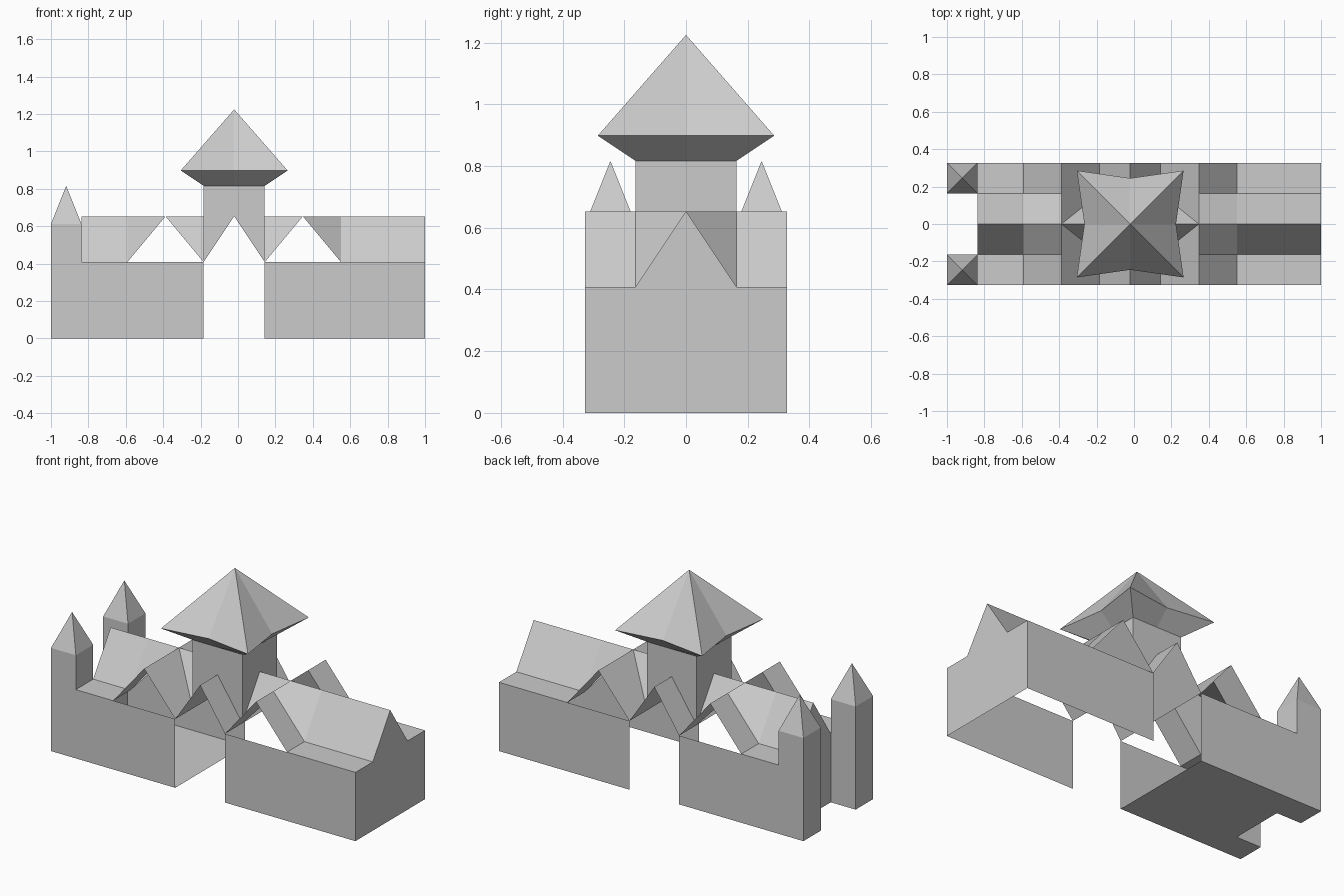
import bpy, bmesh
from mathutils import Vector

if "Cube" in bpy.data.objects:
    bpy.data.objects.remove(bpy.data.objects["Cube"])

# One module of the plan; all coordinates below are counted in modules,
# with x measured from the middle of the gate.
U = 2 / 12.25
SHIFT = -0.125
WALL, RIDGE, TOWER, EAVE, TIP = 2.5, 4.0, 5.0, 5.5, 7.5

stone = bpy.data.materials.new("grey stone")
stone.diffuse_color = (0.6, 0.6, 0.6, 1)
stone.use_nodes = True
stone.node_tree.nodes["Principled BSDF"].inputs["Base Color"].default_value = stone.diffuse_color


def part(name, faces, inside):
    """Flat-faced shell; every face is turned away from the point inside."""
    bm = bmesh.new()
    centre = Vector(inside)
    for pts in faces:
        f = bm.faces.new([bm.verts.new(p) for p in pts])
        f.normal_update()
        if f.normal.dot(f.calc_center_median() - centre) < 0:
            f.normal_flip()
    bmesh.ops.remove_doubles(bm, verts=bm.verts[:], dist=0.001)
    for v in bm.verts:
        v.co = Vector(((v.co.x + SHIFT) * U, v.co.y * U, v.co.z * U))
    mesh = bpy.data.meshes.new(name)
    bm.to_mesh(mesh)
    bm.free()
    mesh.materials.append(stone)
    ob = bpy.data.objects.new(name, mesh)
    bpy.context.collection.objects.link(ob)
    return ob


def wall_x(x, y0, y1, z0, z1):
    return [(x, y0, z0), (x, y1, z0), (x, y1, z1), (x, y0, z1)]


def wall_y(y, x0, x1, z0, z1):
    return [(x0, y, z0), (x1, y, z0), (x1, y, z1), (x0, y, z1)]


def flat(z, x0, x1, y0, y1):
    return [(x0, y0, z), (x1, y0, z), (x1, y1, z), (x0, y1, z)]


# Left wing: floor with the bay between the turrets, side walls, end wall, eaves
left = [
    [(-6, -2, 0), (-1, -2, 0), (-1, 2, 0), (-6, 2, 0),
     (-6, 1, 0), (-5, 1, 0), (-5, -1, 0), (-6, -1, 0)],
    wall_x(-5, -1, 1, 0, WALL),
    [(-5, -1, WALL), (-5, 1, WALL), (-5, 0, RIDGE)],
]
# Right wing: open below, with the gabled end wall
right = [
    [(6.25, -2, 0), (6.25, 2, 0), (6.25, 2, WALL), (6.25, 1, WALL),
     (6.25, 0, RIDGE), (6.25, -1, WALL), (6.25, -2, WALL)],
]
for s in (-1, 1):
    left.append(wall_y(2 * s, -5, -1, 0, WALL))
    left.append(flat(WALL, -5, -3.5, s, 2 * s))
    right.append(wall_y(2 * s, 1, 6.25, 0, WALL))
    right.append(flat(WALL, 3.5, 6.25, s, 2 * s))
part("left_wing", left, (-3, 0, 1))
part("right_wing", right, (3, 0, 1))

# Corner turrets with pointed caps
for s, side in ((-1, "front"), (1, "back")):
    z = 3.75
    base = [(-6, s, z), (-5, s, z), (-5, 2 * s, z), (-6, 2 * s, z)]
    faces = [
        wall_x(-6, s, 2 * s, 0, z),
        wall_y(s, -6, -5, 0, z),
        wall_y(2 * s, -6, -5, 0, z),
        wall_x(-5, s, 2 * s, WALL, z),
    ]
    faces += [[base[i], base[(i + 1) % 4], (-5.5, 1.5 * s, TOWER)]
              for i in range(4)]
    part(side + "_turret", faces, (-5.5, 1.5 * s, 2))

# Wing roofs: long ridge crossed by an open gable next to the tower
for m, end, side in ((-1, 5, "left"), (1, 6.25, "right")):
    faces = []
    for s in (-1, 1):
        # plain outer stretch of the long roof
        faces.append([(m * 3.5, s, WALL), (m * end, s, WALL),
                      (m * end, 0, RIDGE), (m * 3.5, 0, RIDGE)])
        # outer slope of the cross gable and its blend into the ridge
        faces.append([(m * 3.5, 2 * s, WALL), (m * 3.5, s, WALL),
                      (m * 2.25, s, RIDGE), (m * 2.25, 2 * s, RIDGE)])
        faces.append([(m * 2.25, 0, RIDGE), (m * 3.5, 0, RIDGE),
                      (m * 3.5, s, WALL), (m * 2.25, s, RIDGE)])
        # inner slope, running up the valley to the ridge
        faces.append([(m, 2 * s, WALL), (m, s, WALL),
                      (m * 2.25, 0, RIDGE), (m * 2.25, 2 * s, RIDGE)])
        faces.append([(m, s, WALL), (m * 2.25, 0, RIDGE), (m, 0, RIDGE)])
    part(side + "_roof", faces, (m * 2.25, 0, 0))

# Open gable over the gate
part("gate_roof",
     [[(m, -2, WALL), (m, 2, WALL), (0, 2, RIDGE), (0, -2, RIDGE)]
      for m in (-1, 1)], (0, 0, 0))

# Tower walls, notched below around the gate roof and the wing roofs
outline = [(-1, WALL), (-1, TOWER), (1, TOWER), (1, WALL), (0, RIDGE)]
walls = []
for s in (-1, 1):
    walls.append([(a, s, z) for a, z in outline])
    walls.append([(s, a, z) for a, z in outline])
part("tower", walls, (0, 0, 4))

# Star-shaped spire with flared underside
ring = [(-1, -1), (0, -1), (1, -1), (1, 0), (1, 1), (0, 1), (-1, 1), (-1, 0)]
eave = [(x * k, y * k, EAVE) for x, y in ring
        for k in [1.75 if x and y else 1.5]]
foot = [(x, y, TOWER) for x, y in ring]
spire = []
for i in range(8):
    j = (i + 1) % 8
    spire.append([eave[i], eave[j], (0, 0, TIP)])
    spire.append([foot[i], foot[j], eave[j], eave[i]])
part("spire", spire, (0, 0, EAVE))
